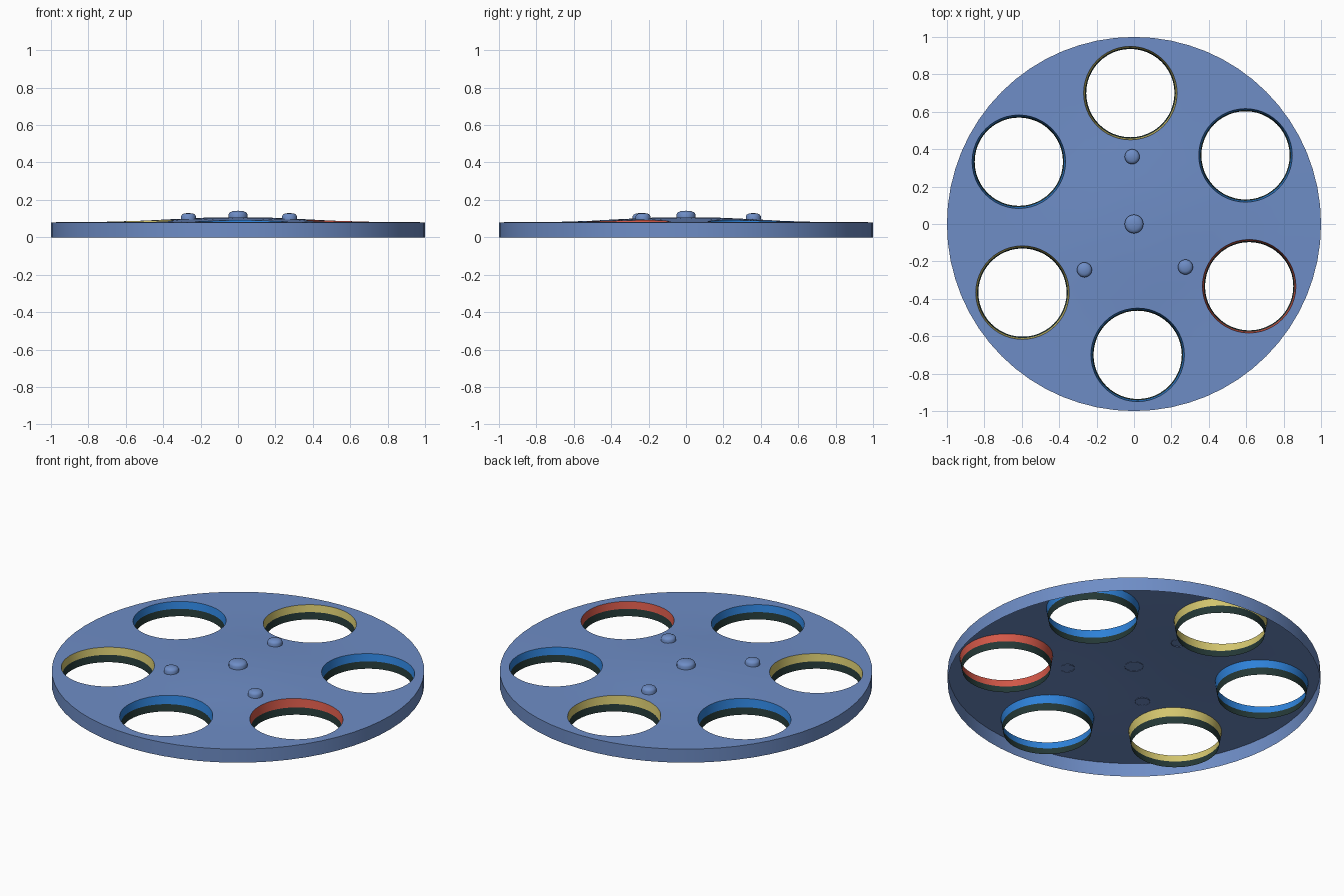
import bpy, math
from mathutils import Vector
from mathutils.geometry import delaunay_2d_cdt

if "Cube" in bpy.data.objects:
    bpy.data.objects.remove(bpy.data.objects["Cube"])

HOLE_R, HOLE_RING, TURN = 0.25, 0.70, 91.6


def material(name, rgb):
    m = bpy.data.materials.new(name)
    lin = [((c / 255 + 0.055) / 1.055) ** 2.4 for c in rgb]
    m.diffuse_color = (*lin, 1)
    m.use_nodes = True
    m.node_tree.nodes["Principled BSDF"].inputs["Base Color"].default_value = m.diffuse_color
    return m


PLATE = material("plate blue", (110, 141, 198))
BLUE = material("bright blue", (46, 130, 218))
RED = material("red", (212, 88, 72))
YELLOW = material("yellow", (212, 198, 110))
DARK = material("dark green", (36, 56, 54))

PROFILE = [(0, .107), (.1, .1065), (.2, .104), (.35, .097), (.5, .089), (.7, .083), (1.01, .08)]


def height(r):
    """Height of the gently domed top at distance r from the middle."""
    for (r0, z0), (r1, z1) in zip(PROFILE, PROFILE[1:]):
        if r <= r1:
            return z0 + (z1 - z0) * (r - r0) / (r1 - r0)
    return PROFILE[-1][1]


def circle(cx, cy, r, n):
    return [Vector((cx + r * math.cos(2 * math.pi * i / n),
                    cy + r * math.sin(2 * math.pi * i / n))) for i in range(n)]


def polar(r, deg):
    return Vector((r * math.cos(math.radians(deg)), r * math.sin(math.radians(deg))))


def make(name, verts, faces, mats, rule=None):
    me = bpy.data.meshes.new(name)
    me.from_pydata([tuple(v) for v in verts], [], faces)
    for m in mats:
        me.materials.append(m)
    if rule:
        for p in me.polygons:
            p.material_index = rule(p)
    ob = bpy.data.objects.new(name, me)
    bpy.context.collection.objects.link(ob)
    bpy.ops.object.select_all(action='DESELECT')
    ob.select_set(True)
    bpy.context.view_layer.objects.active = ob
    bpy.ops.object.shade_smooth_by_angle(angle=math.radians(35))
    return ob


def band(a, b, n):
    """Quads between two vertex loops starting at a (lower) and b (upper)."""
    return [(a + i, a + (i + 1) % n, b + (i + 1) % n, b + i) for i in range(n)]


holes = [polar(HOLE_RING, TURN - 60 * k) for k in range(6)]

# Domed top plate with six round holes, open underneath
N = 64
loops = [circle(0, 0, 1, N)] + [circle(h.x, h.y, HOLE_R, 48) for h in holes]
pts, edges = [], []
for lp in loops:
    s, n = len(pts), len(lp)
    pts += lp
    edges += [(s + i, s + (i + 1) % n) for i in range(n)]
pts.append(Vector((0, 0)))
for r in (.1, .2, .28, .35, .42, .5, .6, .7, .8, .9):
    for p in circle(0, 0, r, 48):
        if all((p - h).length > HOLE_R + 0.02 for h in holes):
            pts.append(p)
vs, _, fs, *_ = delaunay_2d_cdt(pts, edges, [], 0, 1e-6)
faces = []
for f in fs:
    c = sum((vs[i] for i in f), Vector((0, 0))) / len(f)
    if all((c - h).length > HOLE_R * 0.997 for h in holes):
        faces.append(tuple(f))
make("domed_plate", [(v.x, v.y, height(v.length)) for v in vs], faces, [PLATE])

# Outer rim wall
rim = circle(0, 0, 1, N)
make("rim_wall", [(p.x, p.y, z) for z in (0, height(1)) for p in rim], band(0, N, N), [PLATE])

# Tapered hole linings: coloured above, dark below
for k, (h, col) in enumerate(zip(holes, (YELLOW, BLUE, RED, BLUE, YELLOW, BLUE))):
    n = 48
    verts = []
    for r, z in ((HOLE_R, None), (0.243, 0.04), (0.236, 0.0)):
        for p in circle(h.x, h.y, r, n):
            verts.append((p.x, p.y, height(p.length) if z is None else z))
    make(f"hole_lining_{k + 1}", verts, band(0, n, n) + band(n, 2 * n, n), [col, DARK],
         lambda p: 0 if p.center.z > 0.04 else 1)


# Rounded studs on the top
def stud(name, c, r, top):
    n, base = 24, height(c.length) - 0.003
    rows = [(r, base), (r, top - .018), (r * .88, top - .009), (r * .6, top - .003)]
    verts = [(p.x, p.y, z) for rr, z in rows for p in circle(c.x, c.y, rr, n)]
    verts.append((c.x, c.y, top))
    f = [q for j in range(3) for q in band(j * n, (j + 1) * n, n)]
    f += [(3 * n + i, 3 * n + (i + 1) % n, 4 * n) for i in range(n)]
    make(name, verts, f, [PLATE])


stud("centre_stud", Vector((0, 0)), 0.05, 0.142)
for k, c in enumerate(((-.01, .36), (-.265, -.245), (.275, -.23))):
    stud(f"small_stud_{k + 1}", Vector(c), 0.04, 0.13)
